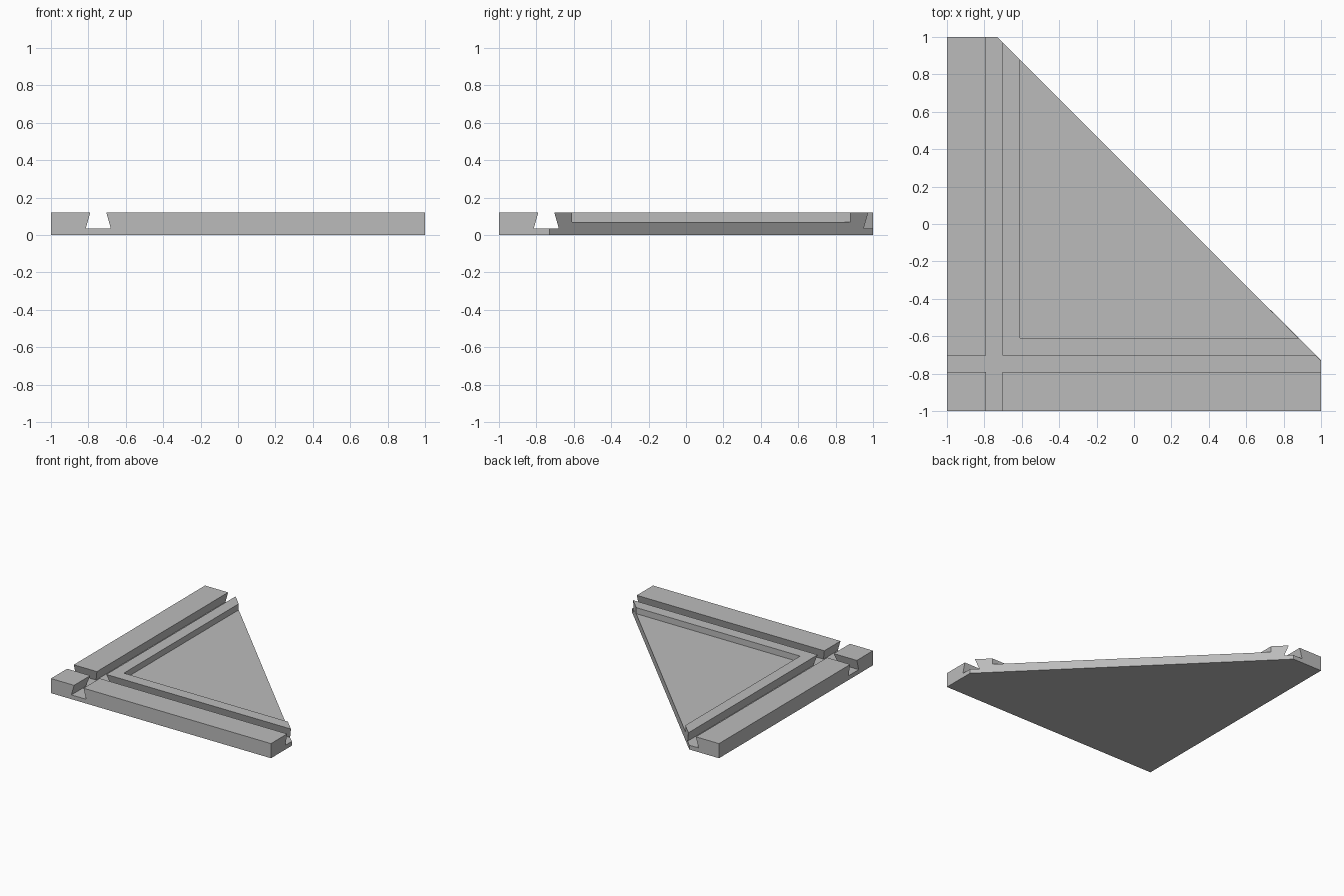
import bpy
import bmesh
from mathutils import Matrix, Vector

if "Cube" in bpy.data.objects:
    bpy.data.objects.remove(bpy.data.objects["Cube"], do_unlink=True)

HEIGHT = 0.12
GROOVE_FLOOR = 0.035
RECESS_FLOOR = 0.07

grey = bpy.data.materials.new("plain grey")
grey.use_nodes = True
colour = (0.5, 0.5, 0.5, 1)
grey.diffuse_color = colour
grey.node_tree.nodes["Principled BSDF"].inputs["Base Color"].default_value = colour


def prism(name, points, sweep, turn=Matrix()):
    """Solid made by sweeping a flat outline along a vector."""
    bm = bmesh.new()
    face = bm.faces.new([bm.verts.new(p) for p in points])
    swept = bmesh.ops.extrude_face_region(bm, geom=[face], use_keep_orig=True)
    moved = [v for v in swept["geom"] if isinstance(v, bmesh.types.BMVert)]
    bmesh.ops.translate(bm, verts=moved, vec=Vector(sweep))
    bm.transform(turn)
    bmesh.ops.recalc_face_normals(bm, faces=bm.faces)
    mesh = bpy.data.meshes.new(name)
    bm.to_mesh(mesh)
    bm.free()
    mesh.materials.append(grey)
    obj = bpy.data.objects.new(name, mesh)
    bpy.context.collection.objects.link(obj)
    return obj


def cut(target, cutter):
    """Subtract the cutter from the target, then discard it."""
    cutter.hide_render = True
    mod = target.modifiers.new("cut", "BOOLEAN")
    mod.operation = "DIFFERENCE"
    mod.solver = "EXACT"
    mod.object = cutter
    bpy.context.view_layer.objects.active = target
    bpy.ops.object.modifier_apply(modifier=mod.name)
    bpy.data.objects.remove(cutter, do_unlink=True)


# Corner plate with its clipped diagonal side
outline = [(-1, -1), (1, -1), (1, -0.73), (-0.73, 1), (-1, 1)]
plate = prism("corner_plate", [(x, y, 0) for x, y in outline], (0, 0, HEIGHT))

# Shallow recess in the triangular field
edge, far = -0.61, 1.5
field = [(edge, edge), (far, edge), (far, far), (edge, far)]
cut(plate, prism("recess_cutter", [(x, y, RECESS_FLOOR) for x, y in field], (0, 0, 0.2)))

# Two crossing dovetail grooves, mirrored over the diagonal
centre, top_half, floor_half = -0.747, 0.043, 0.067
slope = (top_half - floor_half) / (HEIGHT - GROOVE_FLOOR)
above = HEIGHT + 0.02
above_half = top_half + slope * 0.02
dovetail = [(-floor_half, GROOVE_FLOOR), (floor_half, GROOVE_FLOOR),
            (above_half, above), (-above_half, above)]
swap_xy = Matrix(((0, 1, 0, 0), (1, 0, 0, 0), (0, 0, 1, 0), (0, 0, 0, 1)))
for name, turn in (("long_groove", Matrix()), ("cross_groove", swap_xy)):
    profile = [(centre + x, -1.2, z) for x, z in dovetail]
    cut(plate, prism(name, profile, (0, 2.4, 0), turn))
